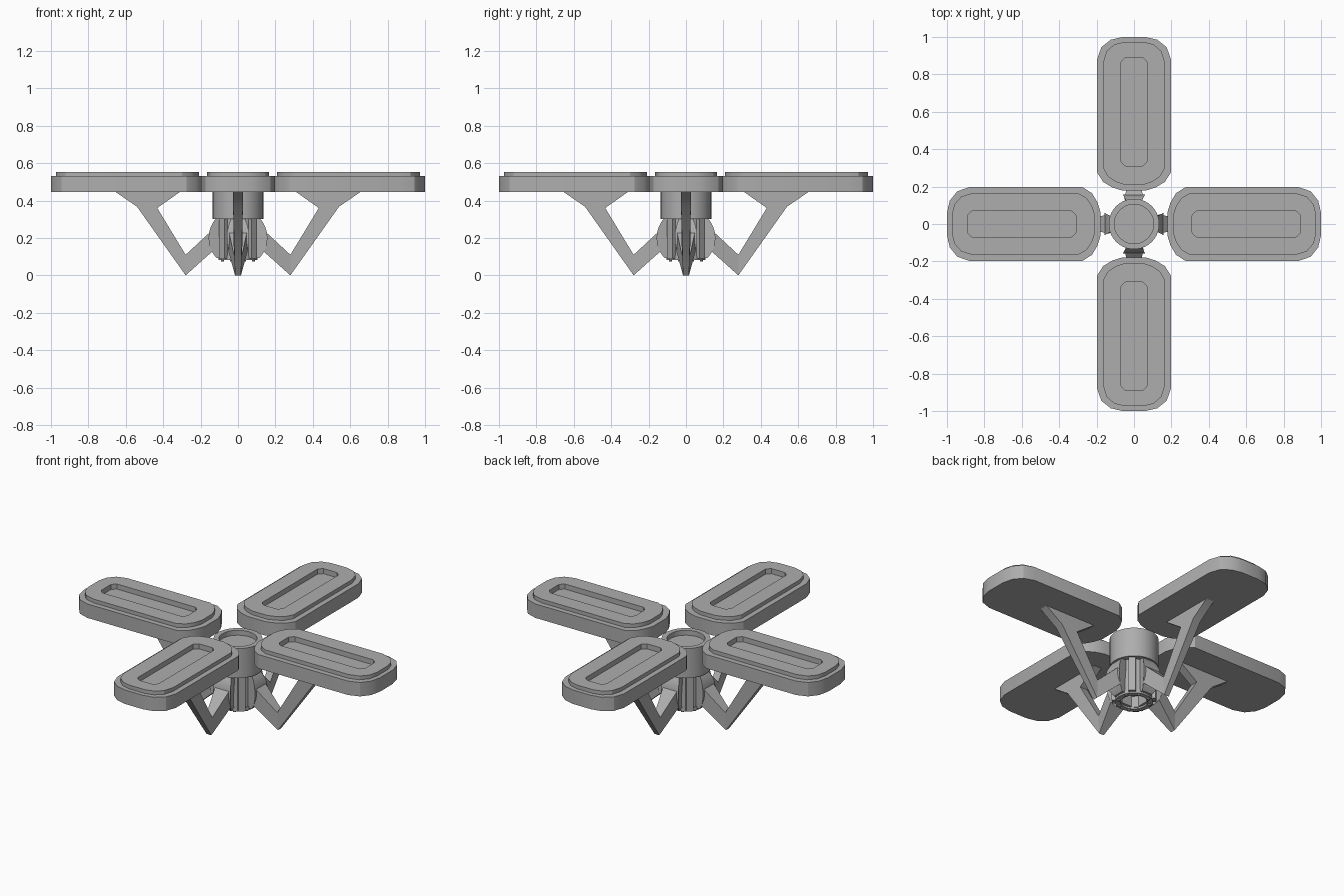
import bpy, bmesh, math
from mathutils import Matrix

if "Cube" in bpy.data.objects:
    bpy.data.objects.remove(bpy.data.objects["Cube"])

grey = bpy.data.materials.new("mid grey")
grey.diffuse_color = (0.42, 0.42, 0.42, 1)
grey.use_nodes = True
grey.node_tree.nodes["Principled BSDF"].inputs["Base Color"].default_value = grey.diffuse_color


def finish(name, bm, turn=0.0, angle=30):
    bmesh.ops.recalc_face_normals(bm, faces=bm.faces)
    bm.transform(Matrix.Rotation(turn, 4, 'Z'))
    me = bpy.data.meshes.new(name)
    bm.to_mesh(me)
    bm.free()
    me.materials.append(grey)
    ob = bpy.data.objects.new(name, me)
    bpy.context.collection.objects.link(ob)
    bpy.context.view_layer.objects.active = ob
    ob.select_set(True)
    bpy.ops.object.shade_smooth_by_angle(angle=math.radians(angle))
    ob.select_set(False)
    return ob


def loft(rings, caps=True, closed=False):
    """Join equal-length rings of points with quads."""
    bm = bmesh.new()
    vs = [[bm.verts.new(p) for p in r] for r in rings]
    pairs = list(zip(vs, vs[1:])) + ([(vs[-1], vs[0])] if closed else [])
    for a, b in pairs:
        for i in range(len(a)):
            j = (i + 1) % len(a)
            bm.faces.new((a[i], a[j], b[j], b[i]))
    if caps:
        bm.faces.new(vs[0])
        bm.faces.new(vs[-1])
    return bm


def lathe(profile, caps=True, closed=False, n=40):
    return loft([[(r * math.cos(2 * math.pi * i / n), r * math.sin(2 * math.pi * i / n), z)
                  for i in range(n)] for r, z in profile], caps, closed)


def prism(points):
    """Side profile (x, z, half width) made solid across y."""
    return loft([[(x, s * w, z) for x, z, w in points] for s in (-1, 1)])


def mirror(half):
    return half + [(x, -y) for x, y in reversed(half)]


# Half outlines of the pad and of its sunken slot
PAD = mirror([(.178, .06), (.195, .115), (.225, .165), (.275, .197),
              (.88, .197), (.945, .175), (.985, .125), (1.0, .06)])
SLOT = mirror([(.31, .02), (.31, .045), (.32, .057), (.335, .07),
               (.865, .07), (.88, .057), (.89, .045), (.89, .02)])
TIER = [(.592 + (x - .589) * .93, y * .84) for x, y in PAD]


def at(outline, z):
    return [(x, y, z) for x, y in outline]


for k in range(4):
    turn = k * math.pi / 2
    # Landing pad with a raised tier and sunken slot
    finish("pad", loft([at(PAD, .445), at(PAD, .53), at(TIER, .53), at(TIER, .553),
                        at(SLOT, .553), at(SLOT, .522)]), turn)
    # Strut from the foot up to the flared pad bracket
    finish("strut", prism([(.28, 0, .016), (.54, .367, .026), (.655, .446, .026),
                           (.31, .446, .026), (.432, .36, .026), (.28, .11, .022)]), turn)
    # Arm from the foot to the hub, widening inwards
    finish("arm", prism([(.28, 0, .016), (.28, .11, .022),
                         (.14, .24, .05), (.14, .125, .05)]), turn)
    # Rounded petal on the hub body
    arc = [math.radians(-43 + 86 * i / 12) for i in range(13)]
    petal = [(.157 * math.cos(a), .2 + .157 * math.sin(a), .034 + .026 * math.cos(2 * a))
             for a in arc]
    finish("hub_petal", prism([(.06, petal[0][1], .034)] + petal +
                              [(.06, petal[-1][1], .034)]), turn)
    # Upright rib between petals
    finish("hub_rib", prism([(.07, .09, .02), (.122, .09, .02),
                             (.122, .305, .02), (.07, .305, .02)]), turn + math.pi / 4)

# Hub cap with a dished top
finish("hub_cap", lathe([(.09, .3), (.135, .3), (.135, .48), (.105, .48), (.105, .45)]))
# Inner core, open underneath
finish("hub_core", lathe([(.075, .16), (.075, .09), (.1, .09), (.1, .305)]))
# Nozzle ring at the bottom with studs
finish("nozzle_ring", lathe([(.075, .082), (.104, .082), (.104, .105), (.075, .105)],
                            caps=False, closed=True))
for k in range(8):
    bm = bmesh.new()
    a = (k + .5) * math.pi / 4
    bmesh.ops.create_cone(bm, cap_ends=True, segments=8, radius1=.009, radius2=.009, depth=.012,
                          matrix=Matrix.Translation((.09 * math.cos(a), .09 * math.sin(a), .081)))
    finish("nozzle_stud", bm)
